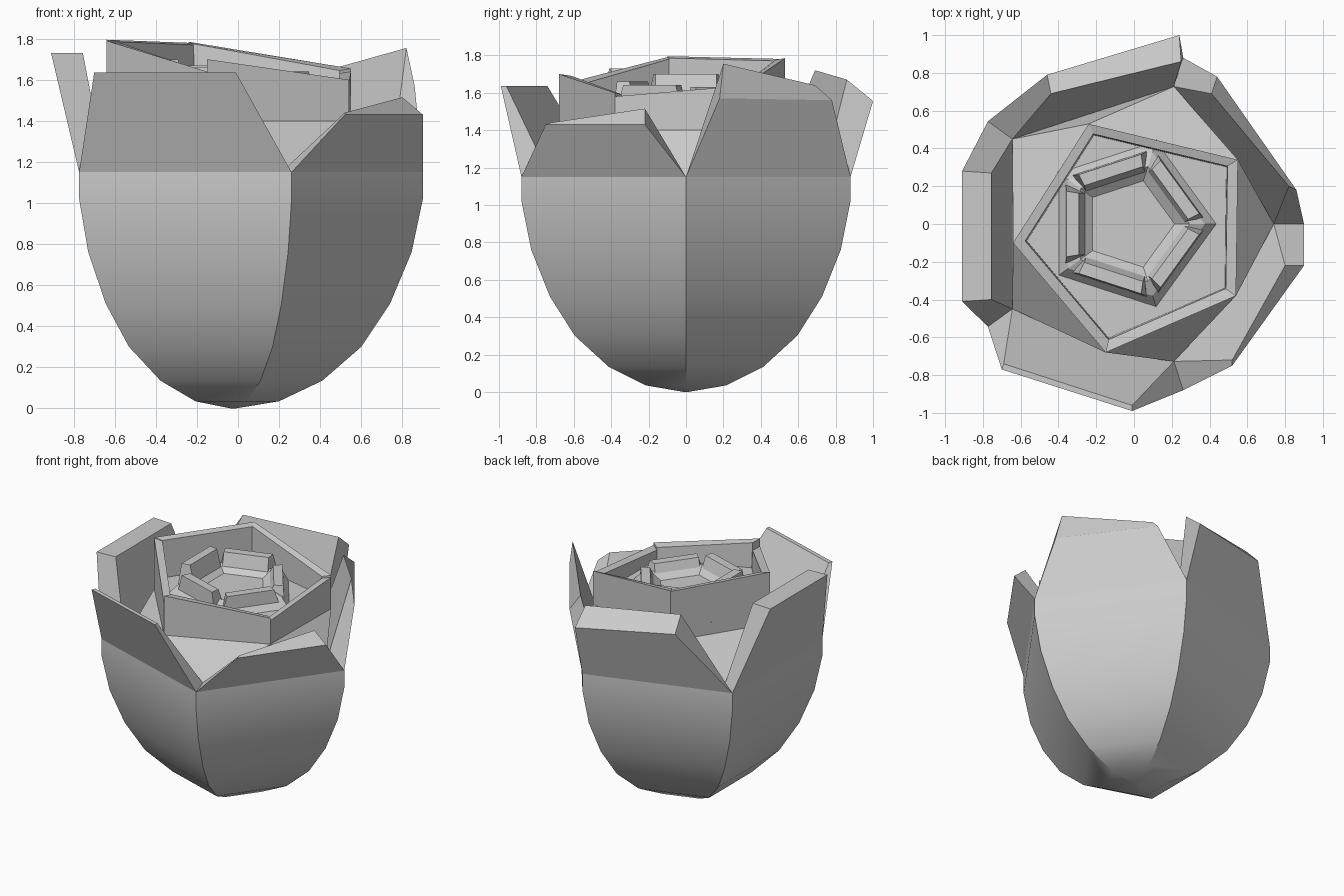
import bpy, math
from math import cos, sin, pi

if "Cube" in bpy.data.objects:
    bpy.data.objects.remove(bpy.data.objects["Cube"])

CX = -0.025


def pent(r, z, rot=0.0):
    """Five corners of a horizontal pentagon."""
    return [(CX + r * cos(rot + i * 2 * pi / 5), r * sin(rot + i * 2 * pi / 5), z) for i in range(5)]


def make(name, verts, faces, smooth=False):
    me = bpy.data.meshes.new(name)
    me.from_pydata(verts, [], faces)
    ob = bpy.data.objects.new(name, me)
    bpy.context.collection.objects.link(ob)
    bpy.ops.object.select_all(action='DESELECT')
    bpy.context.view_layer.objects.active = ob
    ob.select_set(True)
    bpy.ops.object.mode_set(mode='EDIT')
    bpy.ops.mesh.select_all(action='SELECT')
    bpy.ops.mesh.normals_make_consistent(inside=False)
    bpy.ops.object.mode_set(mode='OBJECT')
    if smooth:
        bpy.ops.object.shade_smooth_by_angle(angle=math.radians(30))
    return ob


def loft(name, rings, cap_start=False, cap_end=False, smooth=False):
    """Skin a stack of five-cornered rings."""
    verts = [v for r in rings for v in r]
    faces = []
    for k in range(len(rings) - 1):
        for i in range(5):
            j = (i + 1) % 5
            faces.append((k * 5 + i, k * 5 + j, k * 5 + 5 + j, k * 5 + 5 + i))
    if cap_start:
        faces.append(tuple(range(5)))
    if cap_end:
        faces.append(tuple(range(len(verts) - 5, len(verts))))
    return make(name, verts, faces, smooth)


def slab(name, bottom_out, bottom_in, top_out, top_in):
    """Petal block from four edges of two points each."""
    v = [*bottom_out, *bottom_in, *top_out, *top_in]
    f = [(0, 1, 5, 4), (2, 3, 7, 6), (4, 5, 7, 6), (0, 2, 6, 4), (1, 3, 7, 5), (0, 1, 3, 2)]
    return make(name, v, f)


# Five-sided cup with a rounded profile
profile = [(0.012, 0), (0.225, 0.035), (0.435, 0.135), (0.625, 0.30), (0.765, 0.51),
           (0.87, 0.76), (0.925, 1.02), (0.925, 1.15)]
loft("cup", [pent(r, z) for r, z in profile], cap_start=True, smooth=True)

# Outer petals standing on the cup rim: top outer edge, top inner edge
outer, inner = pent(0.925, 1.15), pent(0.765, 1.15)
petals = [
    ([(0.86, 0.18, 1.57), (0.44, 0.78, 1.56)], [(0.82, 0.20, 1.755), (0.41, 0.69, 1.64)]),
    ([(0.24, 1.00, 1.555), (-0.46, 0.79, 1.61)], [(0.25, 0.86, 1.67), (-0.44, 0.69, 1.72)]),
    ([(-0.91, 0.28, 1.73), (-0.91, -0.41, 1.73)], [(-0.755, 0.27, 1.73), (-0.755, -0.40, 1.73)]),
    ([(-0.70, -0.77, 1.635), (-0.01, -0.99, 1.635)], [(-0.69, -0.74, 1.635), (-0.01, -0.96, 1.635)]),
    ([(0.52, -0.75, 1.43), (0.90, -0.22, 1.43)], [(0.52, -0.72, 1.44), (0.80, -0.22, 1.515)]),
]
for i, (t_out, t_in) in enumerate(petals):
    j = (i + 1) % 5
    slab(f"outer_petal_{i + 1}", (outer[i], outer[j]), (inner[i], inner[j]), t_out, t_in)

# Inner shell rising from the rim to the middle ring, corners turned by 36 degrees
corners = [(0.55, 0.34), (-0.24, 0.53), (-0.64, -0.10), (-0.15, -0.68), (0.54, -0.38)]
base = [(x, y, 1.40) for x, y in corners]
f = []
for i in range(5):
    j = (i + 1) % 5
    f += [(i, j, 5 + i), (j, 5 + j, 5 + i)]
make("inner_shell", inner + base, f)

# Middle petals: thin upright panels, heights at both ends
heights = [(1.66, 1.785), (1.78, 1.795), (1.79, 1.64), (1.70, 1.60), (1.58, 1.64)]
for i, (za, zb) in enumerate(heights):
    if i == 0:
        za, zb = zb, za
    a, b = corners[i], corners[(i + 1) % 5]
    if i == 0:
        a = corners[0]
        za, zb = 1.655, 1.785

    def ends(k, z0, z1):
        return [(a[0] * k, a[1] * k, z0), (b[0] * k, b[1] * k, z1)]
    slab(f"middle_petal_{i + 1}", ends(1, 1.38, 1.38), ends(0.88, 1.38, 1.38),
         ends(1, za, zb), ends(0.9, za - 0.01, zb - 0.01))

# Floor inside the middle ring
make("middle_floor", [(x * 0.95, y * 0.95, 1.50) for x, y in corners], [(0, 1, 2, 3, 4)])

# Heart of the flower: stepped five-sided cup with a sunken floor
loft("heart", [pent(0.47, 1.49), pent(0.40, 1.56), pent(0.32, 1.59), pent(0.24, 1.54)], cap_end=True)

# Small petals around the heart
h_out, h_in = pent(0.42, 1.50), pent(0.28, 1.54)


def mix(p, q, t, z):
    return (p[0] + (q[0] - p[0]) * t, p[1] + (q[1] - p[1]) * t, z)


for i, z in enumerate([1.63, 1.67, 1.70, 1.66, 1.64]):
    j = (i + 1) % 5
    po, pi_ = pent(0.41, z), pent(0.33, z)
    slab(f"heart_petal_{i + 1}",
         (mix(h_out[i], h_out[j], 0.06, 1.50), mix(h_out[i], h_out[j], 0.94, 1.50)),
         (h_in[i], h_in[j]),
         (mix(po[i], po[j], 0.14, z), mix(po[i], po[j], 0.86, z)),
         (mix(pi_[i], pi_[j], 0.08, z), mix(pi_[i], pi_[j], 0.92, z)))
